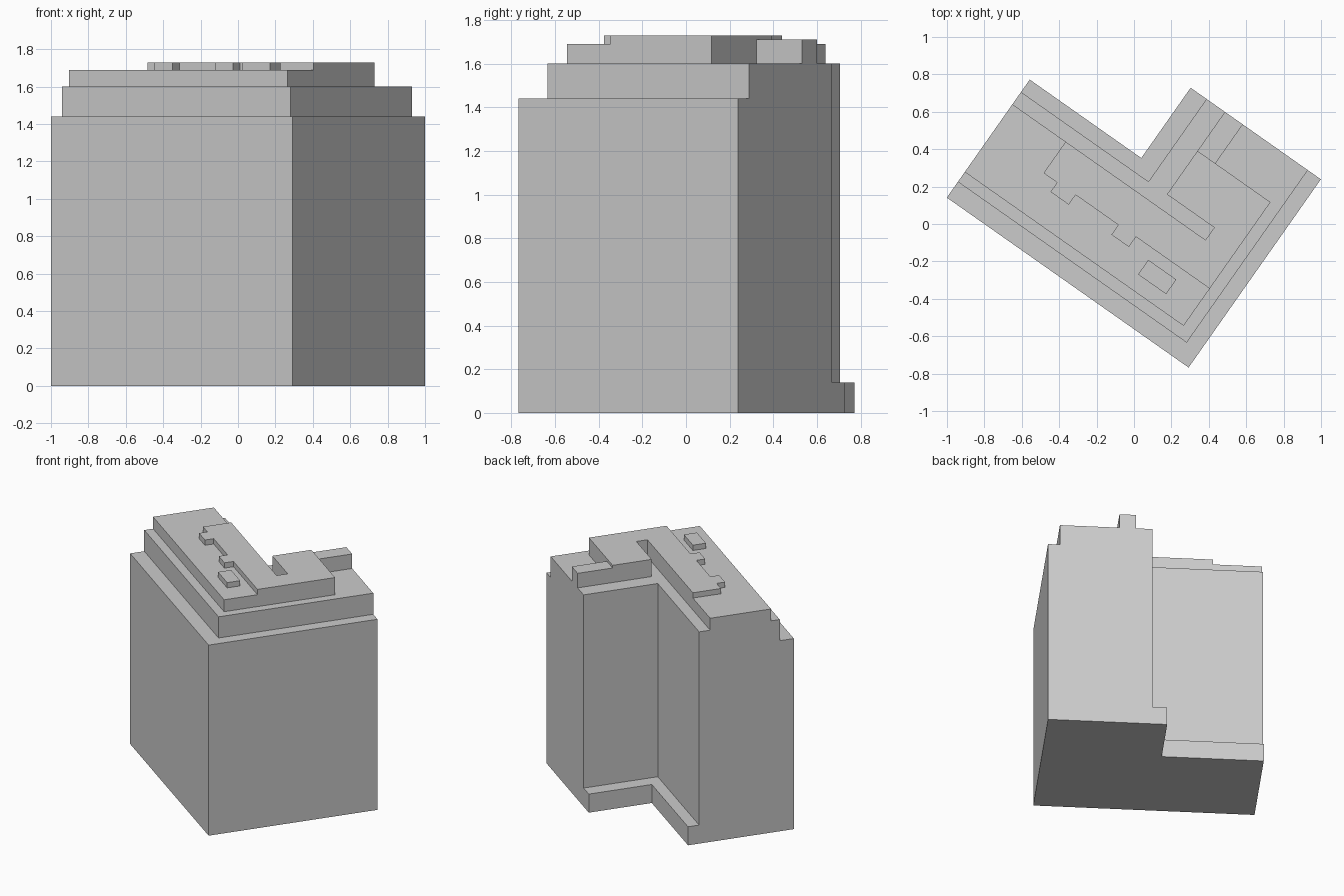
import bpy, bmesh
from math import radians
from mathutils import Matrix

if "Cube" in bpy.data.objects:
    bpy.data.objects.remove(bpy.data.objects["Cube"])

# All outlines are drawn square-on, then the whole building is turned in plan.
TURN = Matrix.Rotation(radians(-35.1), 4, 'Z')
LEFT, RIGHT, FRONT, BACK = -0.90, 0.68, -0.46, 0.77


def prism(name, outline, z0, z1):
    """Extrude a counter-clockwise plan outline from z0 up to z1."""
    bm = bmesh.new()
    base = bm.faces.new([bm.verts.new((u, v, z0)) for u, v in outline])
    top = bmesh.ops.extrude_face_region(bm, geom=[base], use_keep_orig=True)["geom"]
    bmesh.ops.translate(bm, vec=(0, 0, z1 - z0),
                        verts=[g for g in top if isinstance(g, bmesh.types.BMVert)])
    bmesh.ops.recalc_face_normals(bm, faces=bm.faces)
    bm.transform(TURN)
    mesh = bpy.data.meshes.new(name)
    bm.to_mesh(mesh)
    bm.free()
    obj = bpy.data.objects.new(name, mesh)
    bpy.context.collection.objects.link(obj)
    return obj


def ell(right, front, notch_u, notch_v):
    """L-shaped plan with its missing corner at back left."""
    return [(LEFT, front), (right, front), (right, BACK), (notch_u, BACK),
            (notch_u, notch_v), (LEFT, notch_v)]


def rect(u0, u1, v0, v1):
    return [(u0, v0), (u1, v0), (u1, v1), (u0, v1)]


# Podium, main tower and first setback share the L plan
prism("podium", ell(RIGHT, FRONT, -0.171, 0.311), 0, 0.14)
prism("tower", ell(RIGHT, FRONT, -0.067, 0.23), 0.14, 1.44)
prism("setback_floor", ell(0.595, -0.357, -0.067, 0.23), 1.44, 1.60)

# Penthouse floor, with a back recess between its two wings
wing = [(0.53, 0.515), (0.053, 0.515), (0.053, 0.231), (0.362, 0.231), (0.362, 0.15)]
prism("penthouse", [(LEFT, -0.293), (0.53, -0.293)] + wing + [(LEFT, 0.15)], 1.60, 1.69)

# Raised roof with two small bays along its front edge
front_edge = [(-0.552, -0.055), (-0.464, -0.055), (-0.464, -0.116), (-0.345, -0.116),
              (-0.345, -0.052), (-0.066, -0.052), (-0.066, -0.116), (0.048, -0.116),
              (0.048, -0.05), (0.53, -0.05)]
prism("raised_roof", front_edge + wing + [(-0.552, 0.15)], 1.69, 1.73)

# Small roof boxes
prism("roof_hatch", rect(0.173, 0.356, -0.208, -0.113), 1.69, 1.73)
prism("stair_house", rect(0.053, 0.17, 0.515, BACK), 1.60, 1.71)
